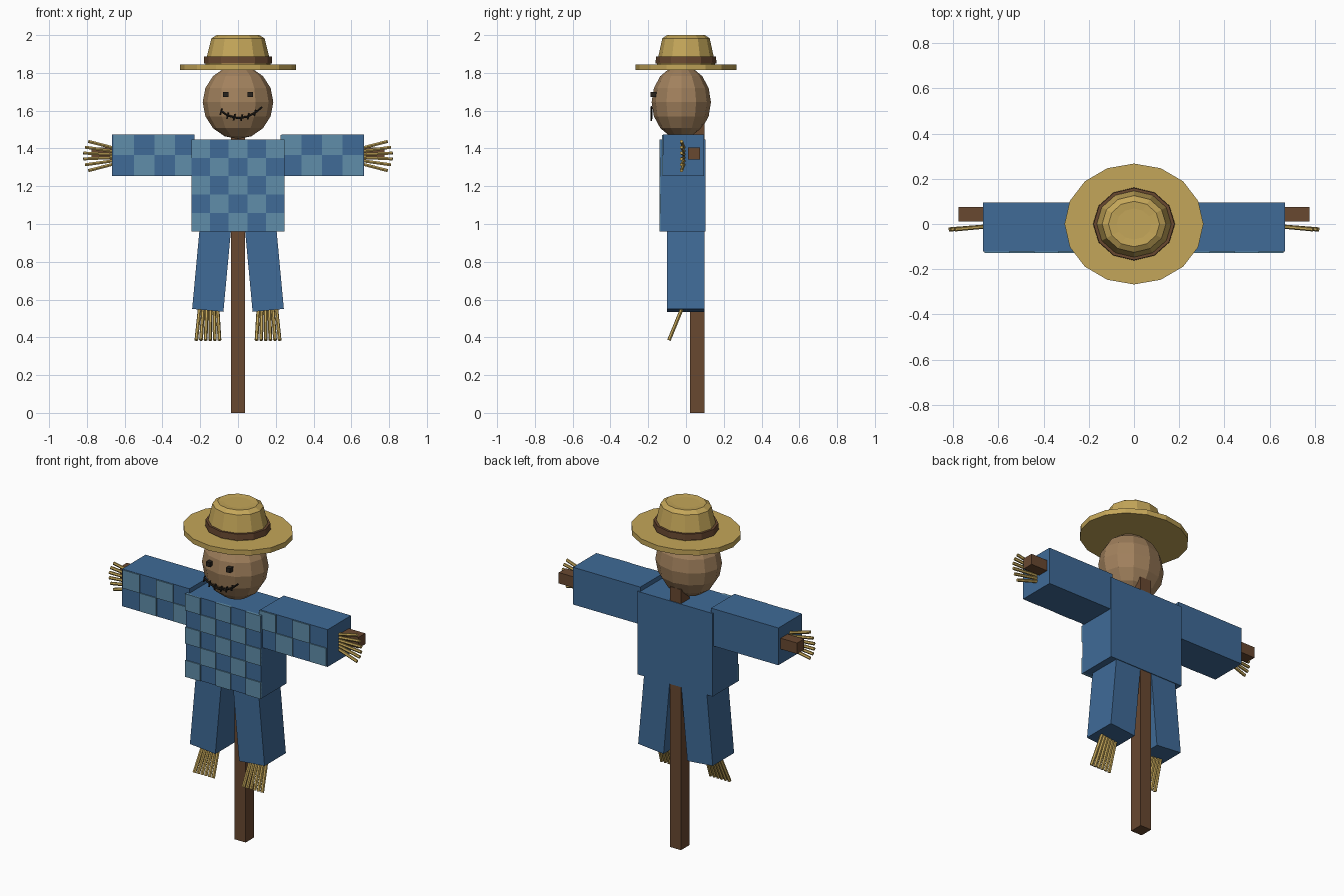
import bpy, math
from mathutils import Vector

if "Cube" in bpy.data.objects:
    bpy.data.objects.remove(bpy.data.objects["Cube"])

def mat(name, r, g, b):
    m = bpy.data.materials.new(name)
    m.diffuse_color = (r, g, b, 1)
    m.use_nodes = True
    m.node_tree.nodes["Principled BSDF"].inputs["Base Color"].default_value = m.diffuse_color
    return m

WOOD = mat("wood", .14, .065, .03)
BLUE = mat("blue_cloth", .05, .145, .31)
LIGHT = mat("light_cloth", .115, .27, .40)
SACK = mat("sackcloth", .36, .22, .11)
STRAW = mat("straw", .55, .38, .10)
DARK = mat("thread", .02, .016, .012)

def mesh(name, verts, faces, m):
    me = bpy.data.meshes.new(name)
    me.from_pydata(verts, [], faces)
    me.materials.append(m)
    ob = bpy.data.objects.new(name, me)
    bpy.context.collection.objects.link(ob)
    return ob

def boxes(name, spans, m):
    """One object from boxes given as (x0, x1, y0, y1, z0, z1)."""
    v, f = [], []
    for x0, x1, y0, y1, z0, z1 in spans:
        b = len(v)
        v += [(x, y, z) for z in (z0, z1) for x, y in ((x0, y0), (x1, y0), (x1, y1), (x0, y1))]
        f += [tuple(b + i for i in q) for q in ((3, 2, 1, 0), (4, 5, 6, 7), (0, 1, 5, 4),
                                                (1, 2, 6, 5), (2, 3, 7, 6), (3, 0, 4, 7))]
    return mesh(name, v, f, m)

def rods(name, pairs, r, m, n=6):
    """One object from thin rods between pairs of points."""
    v, f = [], []
    for a, c in pairs:
        a, c = Vector(a), Vector(c)
        q = (c - a).to_track_quat('Z', 'Y')
        b = len(v)
        for p in (a, c):
            v += [p + q @ Vector((r * math.cos(t * math.tau / n), r * math.sin(t * math.tau / n), 0)) for t in range(n)]
        f += [(b + i, b + (i + 1) % n, b + n + (i + 1) % n, b + n + i) for i in range(n)]
        f += [tuple(b + i for i in reversed(range(n))), tuple(b + n + i for i in range(n))]
    return mesh(name, v, f, m)

def lathe(name, profile, n, m, sy):
    """Capped turned shape, squashed in y."""
    v = [(r * math.cos(i * math.tau / n), r * sy * math.sin(i * math.tau / n), z)
         for r, z in profile for i in range(n)]
    f = [(k * n + i, k * n + (i + 1) % n, (k + 1) * n + (i + 1) % n, (k + 1) * n + i)
         for k in range(len(profile) - 1) for i in range(n)]
    f += [tuple(reversed(range(n))), tuple(range(len(v) - n, len(v)))]
    return mesh(name, v, f, m)

def checks(name, x0, z0, cols, rows, w, h, y, odd):
    """Raised light squares on a checked front."""
    boxes(name, [(x0 + c * w, x0 + (c + 1) * w, y - .006, y + .01, z0 + r * h, z0 + (r + 1) * h)
                 for c in range(cols) for r in range(rows) if (c + r) % 2 == odd], LIGHT)

# Wooden frame
boxes("pole", [(-.036, .036, .02, .098, 0, 1.53)], WOOD)
boxes("crossbar", [(-.775, .775, .01, .075, 1.342, 1.406)], WOOD)

# Shirt with checked front
boxes("shirt_body", [(-.245, .245, -.135, .102, .96, 1.448)], BLUE)
checks("shirt_checks", -.245, .96, 5, 5, .098, .0976, -.135, 0)
for side, s in (("left", -1), ("right", 1)):
    xa, xb = sorted((s * .23, s * .668))
    boxes(side + "_sleeve", [(xa, xb, -.122, .096, 1.255, 1.474)], BLUE)
    checks(side + "_sleeve_checks", -.66 if s < 0 else .226, 1.258, 4, 2, .109, .107, -.122, 1)

    # Trouser leg, splayed outwards
    leg = boxes(side + "_leg", [(-.083, .083, -.1, .098, 0, .46)], BLUE)
    leg.location = (s * .16, 0, .543)
    leg.rotation_euler.y = -s * math.radians(5.3)

    # Straw feet and hands
    rods(side + "_foot_straw",
         [((s * (.11 + .018 * i), -.01, .58), (s * (.098 + .0245 * i), -.09, .385)) for i in range(6)],
         .01, STRAW)
    rods(side + "_hand_straw",
         [((s * .62, -.008, 1.36 + .013 * k), (s * (.82 - .0045 * k * k), -.024, 1.36 + .031 * k))
          for k in (-2.5, -1.5, -.5, .5, 1.5, 2.5)], .009, STRAW)

# Sack head
bpy.ops.mesh.primitive_uv_sphere_add(segments=12, ring_count=8, radius=1, location=(0, -.025, 1.645))
head = bpy.context.object
head.name = "head"
head.scale = (.187, .157, .195)
head.data.materials.append(SACK)

# Eyes and stitched mouth
boxes("eyes", [(x - .0135, x + .0135, -.187, -.155, 1.673, 1.699) for x in (-.065, .065)], DARK)
path = [(-.09, 1.598), (-.055, 1.574), (0, 1.56), (.05, 1.568), (.09, 1.588), (.128, 1.62)]
pts = [(x, -.183, z) for x, z in path]
rods("mouth", list(zip(pts, pts[1:])), .006, DARK)
rods("mouth_stitches", [((x - .004, -.184, z - .017), (x + .004, -.184, z + .017))
                        for x, z in ((-.09, 1.594), (-.055, 1.574), (-.02, 1.565), (.02, 1.563),
                                     (.055, 1.57), (.09, 1.588))], .005, DARK)

# Straw hat
lathe("hat_brim", [(.307, 1.815), (.307, 1.845)], 16, STRAW, .87)
lathe("hat_crown", [(.175, 1.835), (.165, 1.885), (.141, 1.983), (.113, 2.0), (.077, 1.997)], 12, STRAW, .89)
lathe("hat_band", [(.181, 1.85), (.179, 1.886)], 12, WOOD, .89)
